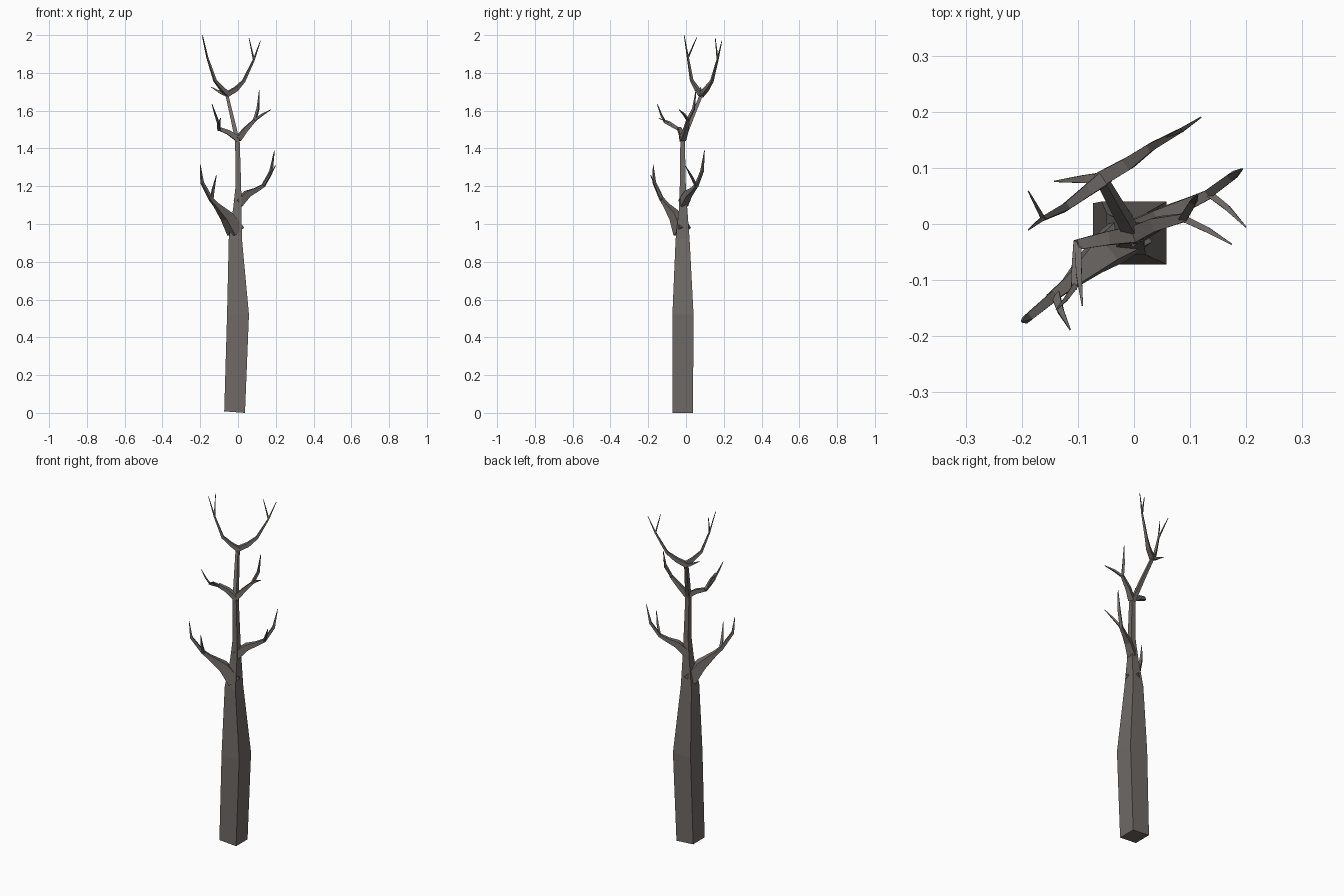
import bpy, bmesh
from mathutils import Vector

bark = bpy.data.materials.new("bark")
bark.diffuse_color = (0.16, 0.145, 0.135, 1)


def loft(bm, rings):
    """Skin a list of four-point rings and cap both ends."""
    loops = [[bm.verts.new(p) for p in ring] for ring in rings]
    for a, b in zip(loops, loops[1:]):
        for i in range(4):
            j = (i + 1) % 4
            bm.faces.new((a[i], a[j], b[j], b[i]))
    bm.faces.new(loops[0][::-1])
    bm.faces.new(loops[-1])


def finish(name, bm):
    bmesh.ops.recalc_face_normals(bm, faces=bm.faces)
    me = bpy.data.meshes.new(name)
    bm.to_mesh(me)
    bm.free()
    me.materials.append(bark)
    bpy.context.collection.objects.link(bpy.data.objects.new(name, me))


def limb_rings(path):
    """Square rings along points (x, y, z, half width)."""
    pts = [Vector(p[:3]) for p in path]
    out = []
    for i, p in enumerate(pts):
        d = (pts[min(i + 1, len(pts) - 1)] - p).normalized()
        if i:
            d = d + (p - pts[i - 1]).normalized()
        d.normalize()
        side = d.cross(Vector((0, 0, 1))).normalized()
        up = side.cross(d)
        r = path[i][3]
        out.append([p + side * r * a + up * r * b
                    for a, b in ((-1, -1), (1, -1), (1, 1), (-1, 1))])
    return out


def branch(name, *paths):
    bm = bmesh.new()
    for p in paths:
        loft(bm, limb_rings(p))
    finish(name, bm)


# Trunk: centre x, y, height, half width x, half width y
trunk = [(-0.018, -0.017, 0, .055, .054), (0.0, -0.016, .52, .058, .056),
         (-0.014, -0.018, .92, .035, .037), (-0.004, -0.015, 1.08, .022, .022),
         (0.002, -0.017, 1.2, .015, .016), (-0.003, -0.018, 1.44, .012, .012),
         (-0.03, 0.03, 1.56, .010, .011), (-0.058, 0.08, 1.68, .008, .009)]
bm = bmesh.new()
loft(bm, [[(x + a * w, y + b * d, z + (0.008 if z == 0 and a < 0 else 0))
           for a, b in ((-1, -1), (1, -1), (1, 1), (-1, 1))]
          for x, y, z, w, d in trunk])
finish("trunk", bm)

T = 0.0012  # twig tip half width

# Lower pair of branches
branch("lower_left_branch",
       [(-0.012, -0.02, .96, .036), (-0.06, -0.055, 1.04, .026),
        (-0.115, -0.105, 1.10, .012), (-0.146, -0.13, 1.135, .009)],
       [(-0.142, -0.128, 1.13, .009), (-0.19, -0.168, 1.22, .007),
        (-0.2, -0.174, 1.315, T)],
       [(-0.14, -0.126, 1.125, .008), (-0.132, -0.152, 1.18, .006),
        (-0.114, -0.188, 1.26, T)])
branch("lower_right_branch",
       [(0.0, -0.015, 1.11, .022), (0.05, 0.012, 1.16, .017),
        (0.095, 0.035, 1.18, .011), (0.138, 0.055, 1.205, .008)],
       [(0.133, 0.054, 1.2, .008), (0.175, 0.085, 1.28, .007),
        (0.193, 0.098, 1.39, T)],
       [(0.134, 0.054, 1.2, .006), (0.165, 0.03, 1.25, .005),
        (0.199, -0.005, 1.31, T)])

# Middle pair of branches
branch("middle_left_branch",
       [(0.0, -0.018, 1.45, .015), (-0.05, -0.026, 1.485, .012),
        (-0.102, -0.037, 1.505, .009)],
       [(-0.1, -0.034, 1.5, .008), (-0.104, -0.075, 1.52, .007),
        (-0.107, -0.115, 1.54, .005)],
       [(-0.106, -0.112, 1.54, .005), (-0.12, -0.132, 1.58, .004),
        (-0.138, -0.152, 1.635, T)],
       [(-0.1, -0.04, 1.505, .006), (-0.098, -0.09, 1.54, .005),
        (-0.092, -0.146, 1.56, T)])
branch("middle_right_branch",
       [(0.0, -0.018, 1.45, .015), (0.04, 0.0, 1.5, .012),
        (0.093, 0.012, 1.555, .007)],
       [(0.088, 0.01, 1.55, .007), (0.106, 0.04, 1.61, .006),
        (0.113, 0.053, 1.71, T)],
       [(0.088, 0.01, 1.55, .006), (0.13, -0.01, 1.58, .005),
        (0.174, -0.036, 1.605, T)])

# Top pair of branches with a short side twig
branch("top_left_branch",
       [(-0.053, 0.082, 1.685, .013), (-0.085, 0.058, 1.715, .010),
        (-0.122, 0.03, 1.76, .007), (-0.162, 0.01, 1.88, .004),
        (-0.188, -0.01, 2.0, T)],
       [(-0.162, 0.01, 1.88, .004), (-0.188, 0.058, 1.99, T)],
       [(-0.05, 0.083, 1.68, .010), (-0.09, 0.08, 1.695, .007),
        (-0.142, 0.076, 1.725, T)])
branch("top_right_branch",
       [(-0.06, 0.08, 1.685, .013), (-0.01, 0.108, 1.715, .011),
        (0.03, 0.137, 1.757, .007), (0.084, 0.167, 1.87, .004),
        (0.119, 0.19, 1.97, T)],
       [(0.084, 0.167, 1.87, .004), (0.058, 0.155, 1.985, T)])
